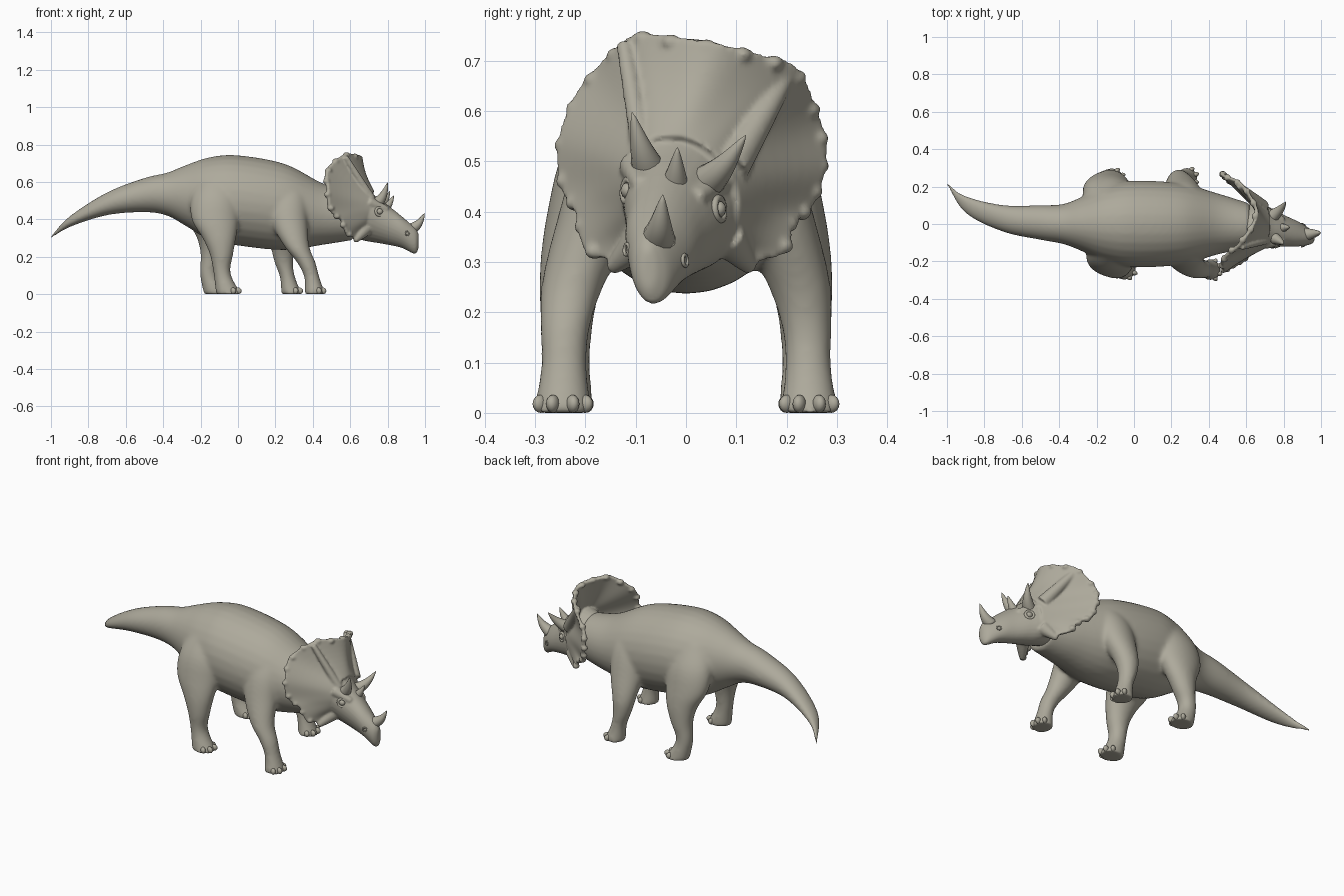
import bpy, bmesh
from math import sin, cos, pi
from mathutils import Vector, Matrix

if "Cube" in bpy.data.objects:
    bpy.data.objects.remove(bpy.data.objects["Cube"])

hide = bpy.data.materials.new("hide")
hide.diffuse_color = (.42, .4, .33, 1)
hide.use_nodes = True
hide.node_tree.nodes["Principled BSDF"].inputs["Base Color"].default_value = hide.diffuse_color


def spline(pts, n):
    """Catmull-Rom through tuples of any length, n steps per span."""
    p = [Vector(q) for q in pts]
    p = [p[0] * 2 - p[1]] + p + [p[-1] * 2 - p[-2]]
    out = []
    for i in range(1, len(p) - 2):
        a, b, c, d = p[i - 1:i + 3]
        for k in range(n):
            t = k / n
            out.append(0.5 * (b * 2 + (c - a) * t + (a * 2 - b * 5 + c * 4 - d) * t * t
                              + (b * 3 - a - c * 3 + d) * t ** 3))
    return out + [p[-2]]


def finish(name, bm, voxel=0, smooth=0):
    """Make the object; optionally fuse its pieces into one smooth skin."""
    bmesh.ops.recalc_face_normals(bm, faces=bm.faces)
    me = bpy.data.meshes.new(name)
    bm.to_mesh(me)
    bm.free()
    me.shade_smooth()
    me.materials.append(hide)
    ob = bpy.data.objects.new(name, me)
    bpy.context.collection.objects.link(ob)
    if voxel:
        rm = ob.modifiers.new("Fuse", 'REMESH')
        rm.mode, rm.voxel_size, rm.use_smooth_shade = 'VOXEL', voxel, True
        sm = ob.modifiers.new("Blend", 'SMOOTH')
        sm.factor, sm.iterations = 0.5, smooth
    return ob


def loft(bm, rings):
    """Skin closed point rings and cap both ends."""
    vs = [[bm.verts.new(p) for p in r] for r in rings]
    n = len(vs[0])
    for a, b in zip(vs, vs[1:]):
        for i in range(n):
            j = (i + 1) % n
            bm.faces.new((a[i], a[j], b[j], b[i]))
    bm.faces.new(vs[0][::-1])
    bm.faces.new(vs[-1])


def circle(n):
    return [(cos(2 * pi * i / n), sin(2 * pi * i / n)) for i in range(n)]


def x_ring(x, yc, zt, zb, hw, roll=0.0):
    mid, half = (zt + zb) / 2, (zt - zb) / 2
    return [(x, yc + hw * c, mid + half * s + roll * hw * c) for c, s in circle(28)]


def taper(bm, base, tip, r, lift=0.01, end=0.001):
    """Curved taper from base to tip, sagging by lift in the middle."""
    a, b = Vector(base), Vector(tip)
    rot = (b - a).to_track_quat('Z', 'Y')
    rings = []
    for k in range(11):
        t = k / 10
        c = a.lerp(b, t) + Vector((lift, 0, -lift)) * sin(pi * t)
        q = end + (r - end) * (1 - t) ** 0.8
        rings.append([c + rot @ Vector((q * u, q * v, 0)) for u, v in circle(14)])
    loft(bm, rings)


def horn(name, *args):
    bm = bmesh.new()
    taper(bm, *args)
    finish(name, bm)


def blob(bm, c, s, rz=0):
    m = Matrix.Translation(c) @ Matrix.Rotation(rz, 4, 'Z') @ Matrix.Diagonal((*s, 1))
    bmesh.ops.create_uvsphere(bm, u_segments=14, v_segments=8, radius=1, matrix=m)


# Torso, tail and neck: (x, y centre, top, bottom, half width)
torso = [(-1.003, .218, .312, .292, .008), (-.9, .104, .417, .358, .048),
         (-.7, .03, .545, .422, .072), (-.5, .008, .622, .438, .093),
         (-.38, 0, .65, .42, .107), (-.28, 0, .69, .365, .145), (-.15, 0, .733, .29, .205),
         (0, 0, .743, .26, .232), (.25, 0, .697, .236, .217),
         (.46, 0, .59, .265, .16), (.62, -.01, .55, .29, .12)]

# Leg sections from top to sole: (z, y, x radius, y radius), with one x path per side
front = [(.6, .1, .08, .06), (.5, .14, .105, .08), (.38, .178, .097, .08), (.255, .225, .067, .063),
         (.17, .24, .05, .05), (.09, .243, .041, .046), (0, .245, .056, .06)]
hind = [(.64, .1, .09, .07), (.52, .155, .13, .09), (.4, .193, .127, .083), (.3, .222, .09, .068),
        (.21, .235, .062, .056), (.11, .237, .046, .047), (0, .242, .068, .058)]
legs = [(front, -1, (.27, .265, .275, .315, .365, .395, .412)),
        (front, 1, (.27, .26, .255, .242, .245, .265, .287)),
        (hind, -1, (-.11, -.12, -.122, -.1, -.088, -.085, -.05)),
        (hind, 1, (-.13, -.14, -.142, -.13, -.138, -.158, -.115))]

# Body and legs fused into one skin, with toenails fanned round each foot
bm, nails = bmesh.new(), bmesh.new()
loft(bm, [x_ring(*r) for r in spline(torso, 8)])
for rows, side, xs in legs:
    path = spline([(x, side * y, z, rx, ry) for x, (z, y, rx, ry) in zip(xs, rows)], 4)
    loft(bm, [[(x + rx * c, y + ry * s, z) for c, s in circle(24)] for x, y, z, rx, ry in path])
    x, y, z, rx, ry = path[-1]
    for a in (-1.15, -.42, .42, 1.15):
        blob(nails, (x + rx * .8 * cos(a), y + ry * .8 * sin(a), .018), (.02, .013, .018), a * .6)
finish("body_and_legs", bm, .009, 18)
finish("toenails", nails)

# Head, turned and rolled slightly: (x, y centre, top, bottom, half width)
skull = [(.6, 0, .55, .31, .1), (.68, -.01, .56, .287, .118), (.75, -.024, .512, .275, .1),
         (.82, -.04, .46, .262, .08), (.88, -.054, .412, .247, .066), (.945, -.069, .355, .216, .04),
         (.966, -.074, .325, .245, .014)]
bm = bmesh.new()
loft(bm, [x_ring(*r, roll=-.2) for r in spline(skull, 5)])

# Frill: half outline from top middle to cheek, mirrored then rolled with the head
half = [(.65, 0, .733), (.625, .09, .728), (.565, .16, .718), (.495, .212, .65), (.47, .247, .58),
        (.475, .26, .5), (.5, .244, .425), (.545, .213, .385), (.585, .196, .322), (.63, .13, .3)]
rim = []
for s, pts in ((-1, half[:0:-1]), (1, half)):
    for x, y, z in pts:
        roll = .2 * min(1, (z - .3) / .3)
        rim.append((x, s * y + roll * (z - .43), z - s * roll * y))
edge = spline(rim, 5)
N = len(edge)
slices = []
for i, e in enumerate(edge):
    a = -2.2 + 4.4 * i / (N - 1)
    y = .11 * sin(a)
    base = Vector((.7 + .02 * cos(a), y - .01, .425 + .12 * cos(a) - .2 * y))
    back = Vector((-.7, -.6 * sin(a), -.35 * cos(a))).normalized()
    face, rear = [], []
    for k in range(9):
        t = k / 8
        p = base.lerp(e, t)
        p.x += .006 * t * cos(a * 11) - .012 * sin(pi * t)
        face.append(p - back * .01)
        rear.append(p + back * (.012 + .03 * (1 - t) ** 2))
    slices.append(face + rear[::-1])
loft(bm, slices)

# Scalloped knobs on the frill edge, ribs beside its middle panel, cheek points
for i in range(4, N - 3, 4):
    blob(bm, edge[i].lerp(Vector((.6, 0, .45)), .03), (.02, .02, .016))
taper(bm, (.715, -.085, .51), (.575, -.125, .735), .022, 0, .014)
taper(bm, (.69, .09, .49), (.56, .205, .678), .038, 0, .016)
for s in (-1, 1):
    taper(bm, (.68, .08 * s, .35), (.625, .14 * s - .01, .285), .04, 0, .012)
    # Brow ridges above the eyes
    taper(bm, (.7, .085 * s - .02, .475 - s * .017), (.8, .055 * s - .035, .44 - s * .012), .03, 0, .016)
finish("head_and_frill", bm, .0062, 5)

# Horns
horn("brow_horn_right", (.73, -.07, .475), (.8, -.107, .597), .038)
horn("brow_horn_left", (.73, .035, .455), (.812, .119, .552), .038)
horn("middle_horn", (.785, -.022, .455), (.833, -.017, .527), .027, .003)
horn("nose_horn", (.915, -.056, .345), (.998, -.046, .433), .036)

# Eyes with lids, and nostrils
for side, eye, nose, s in (("right", (.757, -.116, .442), (.905, -.118, .325), -1),
                           ("left", (.757, .066, .405), (.905, -.002, .303), 1)):
    q = Vector((.45, s, .1)).to_track_quat('Z', 'Y').to_euler()
    bm = bmesh.new()
    blob(bm, eye, (.018, .014, .016))
    finish("eye_" + side, bm)
    for nm, at, r in (("eyelid_", eye, .022), ("nostril_", nose, .011)):
        bpy.ops.mesh.primitive_torus_add(location=at, rotation=q, major_radius=r, minor_radius=r / 3,
                                         major_segments=20, minor_segments=8)
        ob = bpy.context.object
        ob.name = nm + side
        ob.data.materials.append(hide)
        ob.data.shade_smooth()
